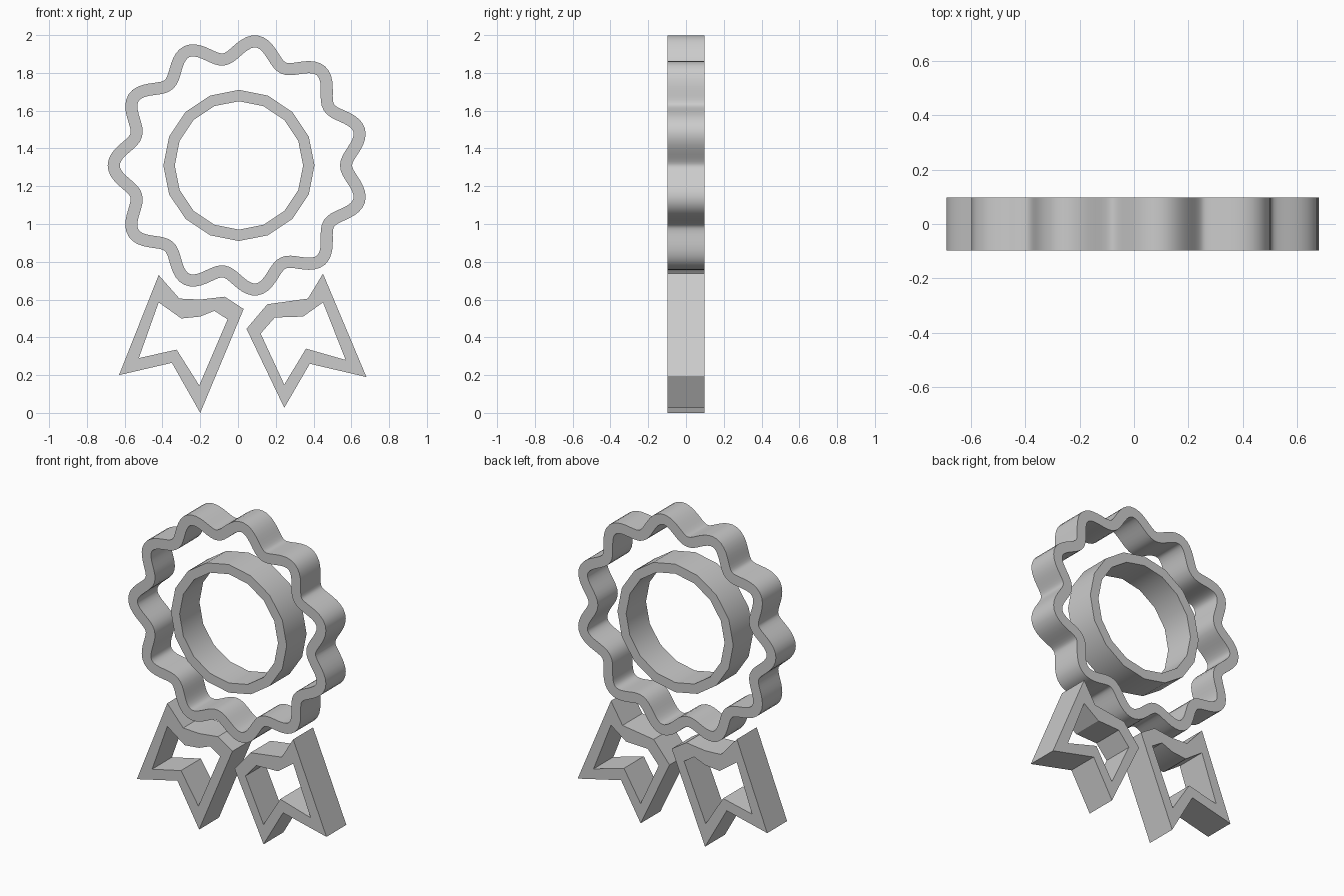
import bpy
import bmesh
import math
from math import cos, sin, pi
from mathutils import Vector

cube = bpy.data.objects.get("Cube")
if cube:
    bpy.data.objects.remove(cube, do_unlink=True)

HALF_DEPTH = 0.098
CENTRE = Vector((0.005, 1.31))

grey = bpy.data.materials.new("light grey")
grey.use_nodes = True
colour = (0.6, 0.6, 0.6, 1)
grey.diffuse_color = colour
grey.node_tree.nodes["Principled BSDF"].inputs["Base Color"].default_value = colour


def frame(name, outer, inner):
    """Closed band between two matching outlines in x and z, given depth in y."""
    bm = bmesh.new()
    loops = [[bm.verts.new((x, y, z)) for x, z in pts]
             for pts, y in ((outer, -HALF_DEPTH), (inner, -HALF_DEPTH),
                            (inner, HALF_DEPTH), (outer, HALF_DEPTH))]
    n = len(outer)
    for k in range(4):
        a, b = loops[k], loops[(k + 1) % 4]
        for i in range(n):
            j = (i + 1) % n
            bm.faces.new((a[i], a[j], b[j], b[i]))
    bmesh.ops.recalc_face_normals(bm, faces=bm.faces)
    mesh = bpy.data.meshes.new(name)
    bm.to_mesh(mesh)
    bm.free()
    mesh.materials.append(grey)
    obj = bpy.data.objects.new(name, mesh)
    bpy.context.collection.objects.link(obj)
    bpy.ops.object.select_all(action='DESELECT')
    obj.select_set(True)
    bpy.context.view_layer.objects.active = obj
    bpy.ops.object.shade_smooth_by_angle(angle=math.radians(30))
    return obj


def circle(radius, sides):
    return [CENTRE + radius * Vector((cos(2 * pi * i / sides), sin(2 * pi * i / sides)))
            for i in range(sides)]


def wavy_band(lobes, radius, wave, width, steps):
    """Offset a wavy circle to both sides along its normal."""
    outer, inner = [], []
    for i in range(lobes * steps):
        t = 2 * pi * i / (lobes * steps)
        r = radius - wave * cos(lobes * t)
        dr = wave * lobes * sin(lobes * t)
        radial, along = Vector((cos(t), sin(t))), Vector((-sin(t), cos(t)))
        normal = (radial * r - along * dr).normalized()
        mid = CENTRE + radial * r
        outer.append(mid + normal * width / 2)
        inner.append(mid - normal * width / 2)
    return outer, inner


# Rosette edge and centre ring
frame("rosette_edge", *wavy_band(lobes=11, radius=0.615, wave=0.048, width=0.064, steps=18))
frame("centre_ring", circle(0.4, 16), circle(0.34, 16))

# Ribbon tails
frame("right_ribbon",
      [(-.42, .73), (-.31, .605), (-.2, .6), (-.07, .615),
       (.03, .55), (-.2, 0), (-.35, .265), (-.63, .2)],
      [(-.42, .585), (-.3, .5), (-.2, .51), (-.125, .54),
       (-.055, .495), (-.205, .145), (-.325, .335), (-.525, .29)])
frame("left_ribbon",
      [(.45, .737), (.68, .19), (.38, .26), (.245, .027),
       (.045, .445), (.155, .575), (.37, .605)],
      [(.45, .585), (.57, .28), (.36, .34), (.245, .15),
       (.12, .42), (.195, .505), (.345, .51)])
